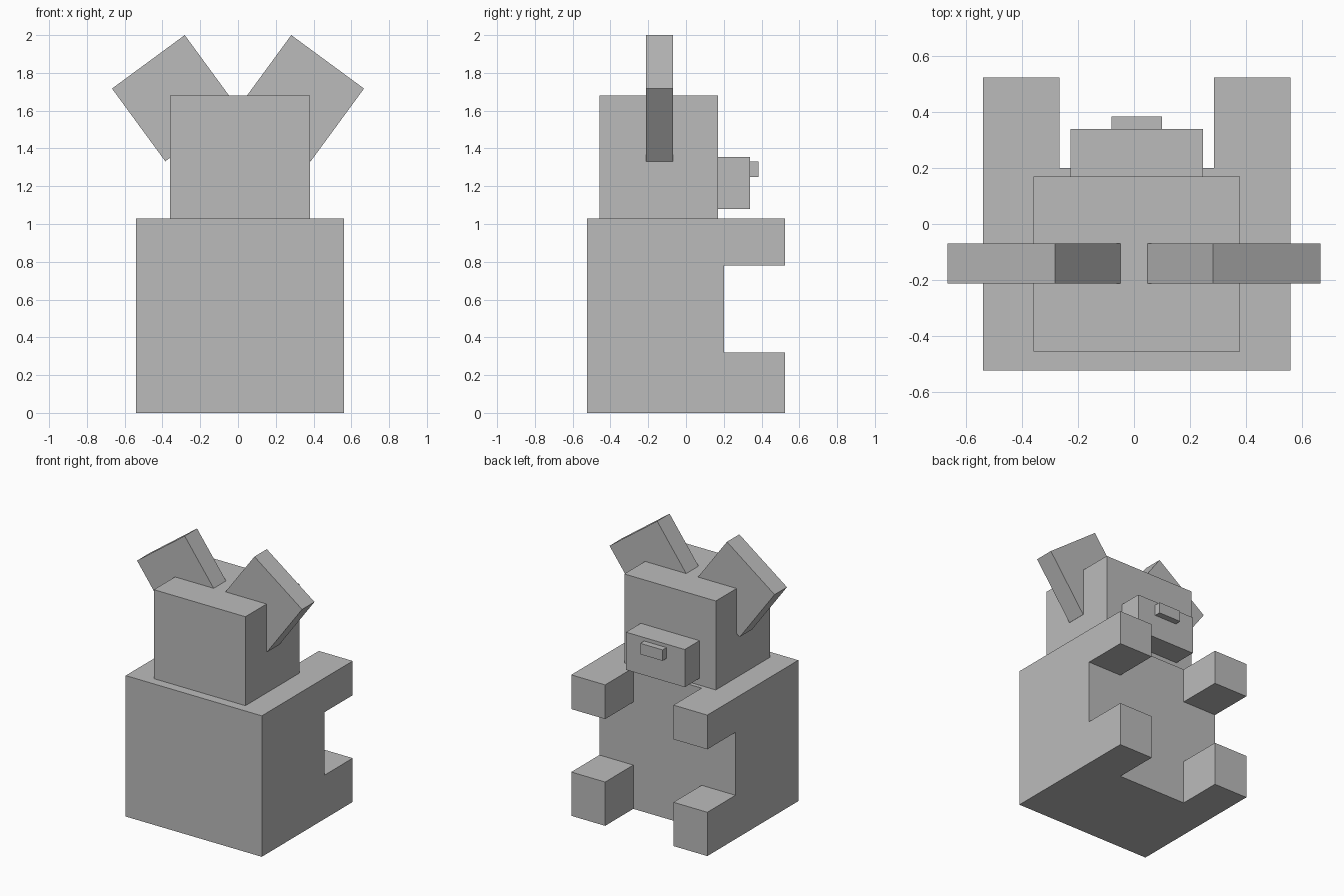
import bpy
import bmesh
from mathutils import Vector

cube = bpy.data.objects.get("Cube")
if cube:
    bpy.data.objects.remove(cube, do_unlink=True)

grey = bpy.data.materials.new("plain grey")
grey.use_nodes = True
colour = (0.5, 0.5, 0.5, 1)
grey.diffuse_color = colour
grey.node_tree.nodes["Principled BSDF"].inputs["Base Color"].default_value = colour


def finish(name, bm):
    bmesh.ops.recalc_face_normals(bm, faces=bm.faces)
    mesh = bpy.data.meshes.new(name)
    bm.to_mesh(mesh)
    bm.free()
    mesh.materials.append(grey)
    obj = bpy.data.objects.new(name, mesh)
    bpy.context.collection.objects.link(obj)
    return obj


def box_mesh(low, high):
    low, high = Vector(low), Vector(high)
    bm = bmesh.new()
    bmesh.ops.create_cube(bm, size=1)
    bmesh.ops.scale(bm, vec=high - low, verts=bm.verts)
    bmesh.ops.translate(bm, vec=(low + high) / 2, verts=bm.verts)
    return bm


def prism(name, outline, y0, y1):
    bm = bmesh.new()
    face = bm.faces.new([bm.verts.new((x, y0, z)) for x, z in outline])
    new = bmesh.ops.extrude_face_region(bm, geom=[face])["geom"]
    verts = [g for g in new if isinstance(g, bmesh.types.BMVert)]
    bmesh.ops.translate(bm, vec=(0, y1 - y0, 0), verts=verts)
    # The start face stays behind as the near cap
    if len(bm.faces) < len(outline) + 2:
        bmesh.ops.holes_fill(bm, edges=bm.edges)
    return finish(name, bm)


# Body: a block whose four corners are drawn out into arms and legs
chest_y, paw_y = 0.2, 0.525
mid_x, inner_x = 0.01, 0.276
leg_top, arm_bottom = 0.32, 0.78
bm = box_mesh((-0.54, -0.525, 0), (0.56, chest_y, 1.03))
cuts = [((mid_x - inner_x, 0, 0), (1, 0, 0)), ((mid_x + inner_x, 0, 0), (1, 0, 0)),
        ((0, 0, leg_top), (0, 0, 1)), ((0, 0, arm_bottom), (0, 0, 1))]
for point, normal in cuts:
    bmesh.ops.bisect_plane(bm, geom=bm.verts[:] + bm.edges[:] + bm.faces[:],
                           plane_co=point, plane_no=normal)
bm.normal_update()
corners = []
for f in bm.faces:
    c = f.calc_center_median()
    if f.normal.y > 0.9 and abs(c.x - mid_x) > inner_x and not leg_top < c.z < arm_bottom:
        corners.append(f)
for f in bmesh.ops.extrude_discrete_faces(bm, faces=corners)["faces"]:
    bmesh.ops.translate(bm, vec=(0, paw_y - chest_y, 0), verts=f.verts)
bmesh.ops.dissolve_limit(bm, angle_limit=0.01, verts=bm.verts, edges=bm.edges)
finish("body_with_limbs", bm)

# Head, muzzle and nose
finish("head", box_mesh((-0.36, -0.457, 1.03), (0.38, 0.17, 1.68)))
finish("muzzle", box_mesh((-0.228, 0.17, 1.08), (0.247, 0.34, 1.355)))
finish("nose", box_mesh((-0.08, 0.34, 1.25), (0.1, 0.385, 1.33)))

# Ears: tilted square slabs sunk into the head
ear = [(0.282, 2.0), (0.667, 1.717), (0.385, 1.332), (0, 1.615)]
for side, sign in (("left", 1), ("right", -1)):
    prism(side + "_ear", [(sign * x, z) for x, z in ear], -0.213, -0.07)
